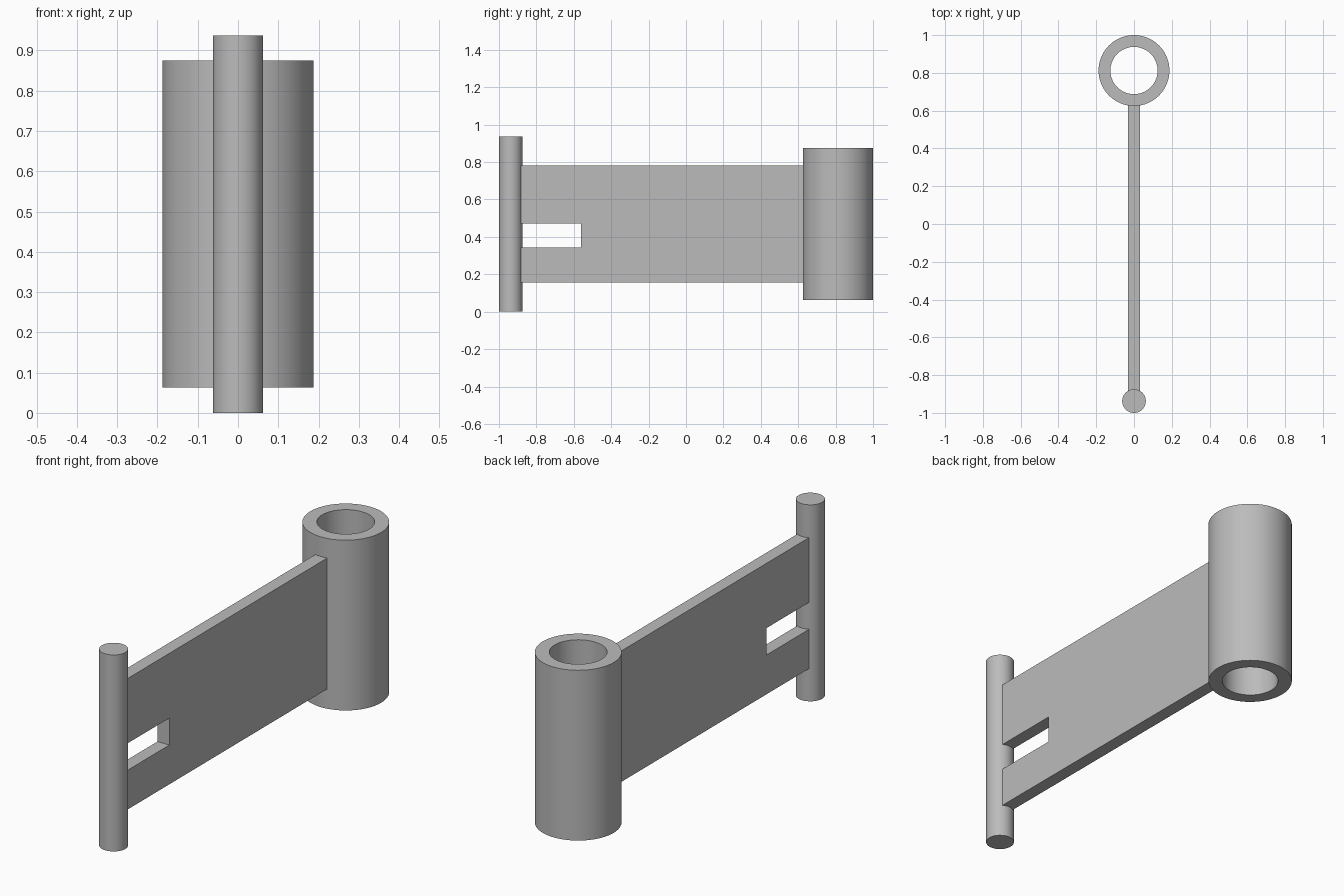
import bpy, bmesh, math
from mathutils import Vector

cube = bpy.data.objects.get("Cube")
if cube:
    bpy.data.objects.remove(cube, do_unlink=True)

# Plain grey material
grey = bpy.data.materials.new("plain_grey")
grey.use_nodes = True
colour = (0.5, 0.5, 0.5, 1)
grey.diffuse_color = colour
grey.node_tree.nodes["Principled BSDF"].inputs["Base Color"].default_value = colour


def finish(name, bm, smooth=False):
    bmesh.ops.recalc_face_normals(bm, faces=bm.faces)
    mesh = bpy.data.meshes.new(name)
    bm.to_mesh(mesh)
    bm.free()
    mesh.materials.append(grey)
    obj = bpy.data.objects.new(name, mesh)
    bpy.context.collection.objects.link(obj)
    if smooth:
        bpy.ops.object.select_all(action="DESELECT")
        obj.select_set(True)
        bpy.context.view_layer.objects.active = obj
        bpy.ops.object.shade_smooth_by_angle(angle=math.radians(30))
    return obj


def lathe(name, profile, y, closed, steps=64):
    """Turn a (radius, z) profile around a vertical axis at the given y."""
    bm = bmesh.new()
    verts = [bm.verts.new((r, y, z)) for r, z in profile]
    pairs = list(zip(verts, verts[1:]))
    if closed:
        pairs.append((verts[-1], verts[0]))
    edges = [bm.edges.new(p) for p in pairs]
    bmesh.ops.spin(bm, geom=verts + edges, cent=(0, y, 0), axis=(0, 0, 1),
                   angle=math.tau, steps=steps, use_duplicate=False)
    bmesh.ops.remove_doubles(bm, verts=bm.verts, dist=1e-5)
    return finish(name, bm, smooth=True)


# Hollow hinge barrel at the back
lathe("hinge_barrel",
      [(0.125, 0.0625), (0.1875, 0.0625), (0.1875, 0.875), (0.125, 0.875)],
      y=0.8125, closed=True)

# Solid pin at the front
lathe("pin", [(0, 0), (0.0625, 0), (0.0625, 0.9375), (0, 0.9375)],
      y=-0.9375, closed=False)

# Web plate with an open slot next to the pin
front, back, slot_end = -0.89, 0.635, -0.5625
bottom, top, slot_low, slot_high = 0.1562, 0.7812, 0.3438, 0.4719
half = 0.0312
outline = [(front, bottom), (back, bottom), (back, top), (front, top),
           (front, slot_high), (slot_end, slot_high),
           (slot_end, slot_low), (front, slot_low)]
bm = bmesh.new()
side = bm.faces.new([bm.verts.new((-half, y, z)) for y, z in outline])
extruded = bmesh.ops.extrude_face_region(bm, geom=[side], use_keep_orig=True)
moved = [v for v in extruded["geom"] if isinstance(v, bmesh.types.BMVert)]
bmesh.ops.translate(bm, verts=moved, vec=Vector((2 * half, 0, 0)))
finish("web_plate", bm)
